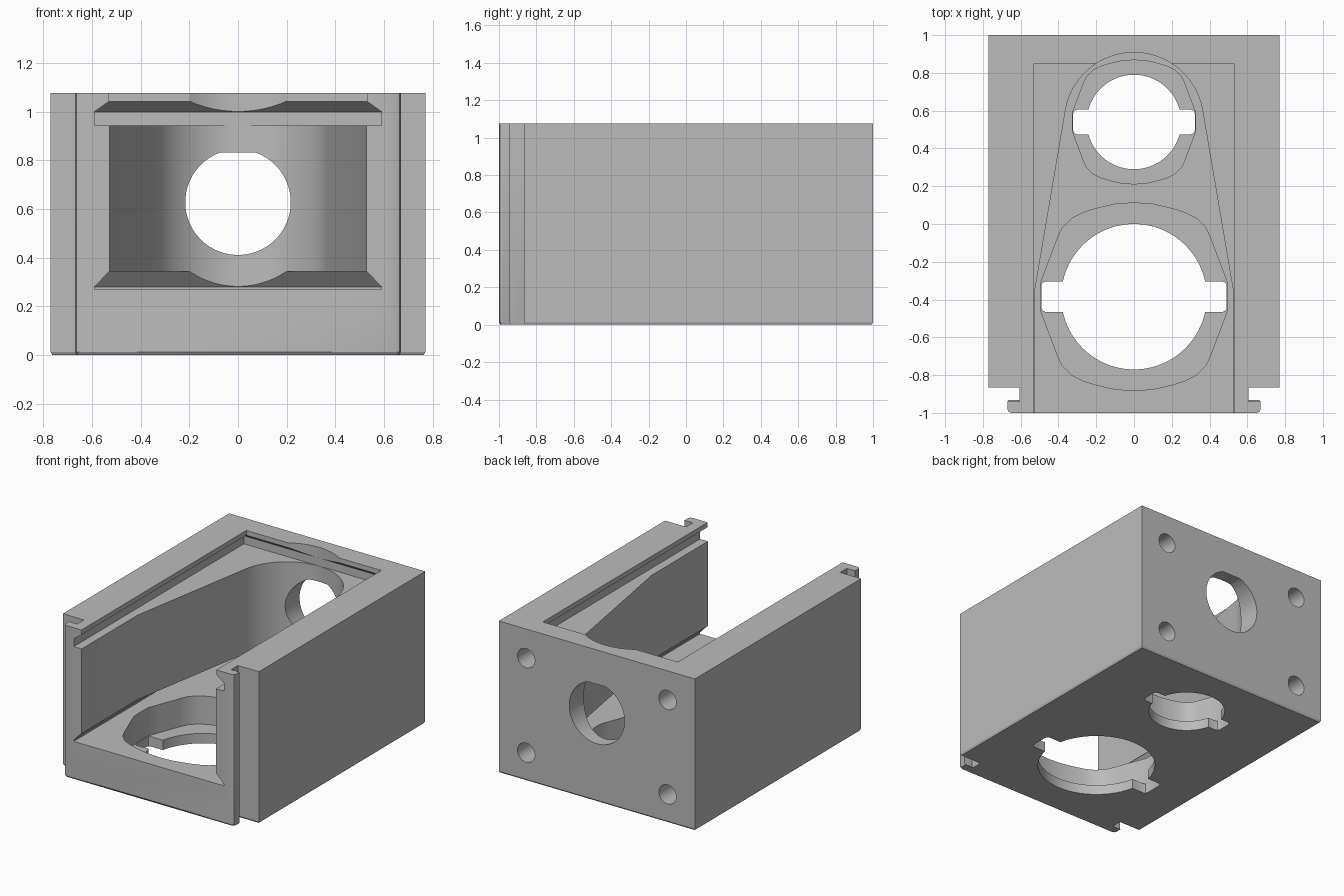
import bpy, bmesh
from math import sin, cos, asin, pi, radians
from mathutils import Matrix

cube = bpy.data.objects.get("Cube")
if cube:
    bpy.data.objects.remove(cube, do_unlink=True)

EPS = 1e-5


def arc(r, a0, a1, n, cx=0.0, cy=0.0):
    return [(cx + r * cos(a0 + (a1 - a0) * i / n), cy + r * sin(a0 + (a1 - a0) * i / n))
            for i in range(n + 1)]


def mirror_x(half):
    """Close a right-hand half outline across x = 0."""
    return half + [(-x, y) for x, y in reversed(half) if x > EPS]


def mirror_xy(quarter):
    """Close a quarter outline that runs from the x axis to the y axis."""
    return mirror_x([(x, -y) for x, y in reversed(quarter) if y > EPS] + quarter)


def moved(outline, y, scale=1.0):
    return [(px * scale, py * scale + y) for px, py in outline]


def loft(name, layers, matrix=None):
    """Solid through matching outlines stacked at given heights."""
    bm = bmesh.new()
    rings = [[bm.verts.new((x, y, z)) for x, y in pts] for pts, z in layers]
    n = len(rings[0])
    for low, high in zip(rings, rings[1:]):
        for i in range(n):
            j = (i + 1) % n
            bm.faces.new((low[i], low[j], high[j], high[i]))
    bm.faces.new(rings[0][::-1])
    bm.faces.new(rings[-1])
    if matrix:
        bm.transform(matrix)
    bmesh.ops.recalc_face_normals(bm, faces=bm.faces[:])
    mesh = bpy.data.meshes.new(name)
    bm.to_mesh(mesh)
    bm.free()
    obj = bpy.data.objects.new(name, mesh)
    bpy.context.collection.objects.link(obj)
    return obj


def slot(x, y):
    return [(-x, -1.1), (x, -1.1), (x, y), (-x, y)]


def keyed_hole(r, w, h):
    c = 0.02
    return mirror_xy([(w, h - c), (w - c * 0.3, h - c * 0.3), (w - c, h)]
                     + arc(r, asin(h / r), pi / 2, 20))


# Housing block with hooked front flanges and a chamfered base
outline = mirror_x([(0.65, -1), (0.664, -0.994), (0.67, -0.98), (0.67, -0.94), (0.605, -0.94),
                    (0.605, -0.865), (0.77, -0.865), (0.77, 1)])
body = loft("housing", [(moved(outline, 0, 0.992), 0), (outline, 0.013), (outline, 1.077)])

cutters = []

# Tapered cavity with a round back end
cavity = mirror_x([(0.528, -1.1), (0.528, -0.37)]
                  + arc(0.368, radians(9.6), pi / 2, 28, 0, 0.54))
cutters.append(loft("cavity_cutter", [(cavity, 0.28), (cavity, 1.2)]))

# Dovetail slots for the lid and the base plate
wide, narrow = slot(0.59, 0.91), slot(0.53, 0.85)
cutters.append(loft("lid_slot_cutter",
                    [(wide, 0.943), (wide, 1.0), (narrow, 1.043), (narrow, 1.2)]))
cutters.append(loft("base_slot_cutter", [(wide, 0.27), (wide, 0.28), (narrow, 0.343)]))

# Bayonet openings: wavy recess above a keyed hole
wavy = mirror_xy([(0.495, 0), (0.492, 0.08), (0.462, 0.16), (0.435, 0.23), (0.405, 0.31),
                  (0.38, 0.365), (0.33, 0.415), (0.27, 0.445), (0.2, 0.467), (0.1, 0.49),
                  (0, 0.497)])
for name, y, scale, hole in (("large", -0.385, 1.0, keyed_hole(0.385, 0.49, 0.08)),
                             ("small", 0.54, 0.66, keyed_hole(0.25, 0.322, 0.065))):
    recess = moved(wavy, y, scale)
    hole = moved(hole, y)
    cutters.append(loft(name + "_recess_cutter", [(recess, 0.07), (recess, 0.3)]))
    cutters.append(loft(name + "_hole_cutter", [(hole, -0.1), (hole, 0.12)]))

# Back opening with a flat top, and four blind screw holes
to_back = Matrix.Rotation(pi / 2, 4, 'X')
flat = asin(0.205 / 0.217)
port = moved(arc(0.217, pi - flat, 2 * pi + flat, 48), 0.628)
cutters.append(loft("port_cutter", [(port, -1.1), (port, -0.6)], to_back))
for side in (-1, 1):
    for z in (0.2, 0.87):
        ring = arc(0.068, 0, 2 * pi, 32, side * 0.555, z)[:-1]
        cutters.append(loft("screw_hole_cutter", [(ring, -1.1), (ring, -0.7)], to_back))

# Cut everything out of the block
bpy.ops.object.select_all(action='DESELECT')
bpy.context.view_layer.objects.active = body
body.select_set(True)
for cutter in cutters:
    cutter.hide_render = True
    mod = body.modifiers.new(cutter.name, 'BOOLEAN')
    mod.operation = 'DIFFERENCE'
    mod.solver = 'EXACT'
    mod.object = cutter
    bpy.ops.object.modifier_apply(modifier=mod.name)
for cutter in cutters:
    bpy.data.objects.remove(cutter, do_unlink=True)

# Plain grey finish
grey = bpy.data.materials.new("plain_grey")
grey.use_nodes = True
colour = (0.5, 0.5, 0.5, 1)
grey.diffuse_color = colour
grey.node_tree.nodes["Principled BSDF"].inputs["Base Color"].default_value = colour
body.data.materials.clear()
body.data.materials.append(grey)
bpy.ops.object.shade_smooth_by_angle(angle=radians(25))
